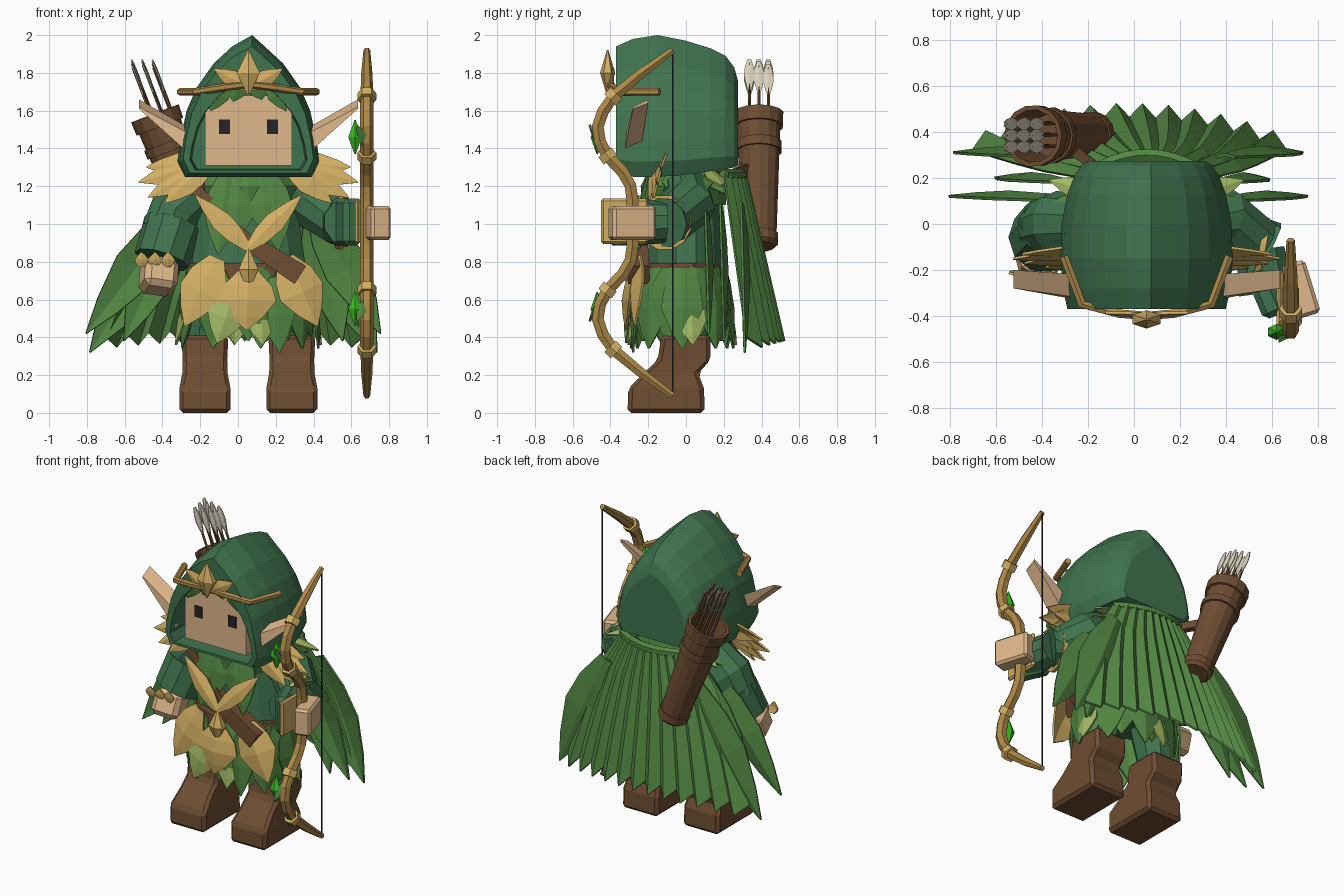
import bpy, bmesh, math
from mathutils import Vector as V

if "Cube" in bpy.data.objects:
    bpy.data.objects.remove(bpy.data.objects["Cube"])

CX = 0.055  # centre line of the body


def material(name, r, g, b):
    lin = [((c / 255 + 0.055) / 1.055) ** 2.4 for c in (r, g, b)] + [1]
    m = bpy.data.materials.new(name)
    m.use_nodes = True
    m.diffuse_color = lin
    m.node_tree.nodes["Principled BSDF"].inputs["Base Color"].default_value = lin
    return m


FOREST = material("forest green", 64, 116, 79)
LEAF = material("leaf green", 82, 134, 66)
LIME = material("pale green", 162, 184, 100)
GOLD = material("gold", 210, 174, 98)
BROWN = material("leather brown", 110, 77, 50)
SKIN = material("skin", 224, 185, 140)
WOOD = material("bow wood", 174, 137, 72)
DARK = material("charcoal", 34, 37, 42)
GEM = material("gem green", 58, 185, 34)
CREAM = material("cream", 218, 210, 190)


def mesh(name, mat, verts, faces, thick=0):
    me = bpy.data.meshes.new(name)
    me.from_pydata([tuple(v) for v in verts], [], faces)
    me.materials.append(mat)
    ob = bpy.data.objects.new(name, me)
    bpy.context.scene.collection.objects.link(ob)
    if thick:
        mod = ob.modifiers.new("thickness", 'SOLIDIFY')
        mod.thickness, mod.offset = thick, 0
    else:
        bm = bmesh.new()
        bm.from_mesh(me)
        bmesh.ops.recalc_face_normals(bm, faces=bm.faces)
        bm.to_mesh(me)
        bm.free()
    return ob


def bevel(ob, width):
    mod = ob.modifiers.new("bevel", 'BEVEL')
    mod.width, mod.segments = width, 1
    return ob


def stitch(name, mat, rings):
    n = len(rings[0])
    faces = [(r * n + i, r * n + (i + 1) % n, (r + 1) * n + (i + 1) % n, (r + 1) * n + i)
             for r in range(len(rings) - 1) for i in range(n)]
    faces += [tuple(range(n)), tuple(range((len(rings) - 1) * n, len(rings) * n))]
    return mesh(name, mat, [p for r in rings for p in r], faces)


def loft(name, mat, rings, n=12):
    """Rings are (z, x, y, half width, half depth)."""
    k = math.sqrt(2) if n == 4 else 1
    angles = [math.tau * (i + 0.5) / n for i in range(n)]
    return stitch(name, mat, [[V((x + hx * k * math.cos(a), y + hy * k * math.sin(a), z))
                               for a in angles] for z, x, y, hx, hy in rings])


def box(name, mat, c, size, turn=(0, 0, 0)):
    x, y, z = size
    ob = loft(name, mat, [(-z / 2, 0, 0, x / 2, y / 2), (z / 2, 0, 0, x / 2, y / 2)], 4)
    ob.location, ob.rotation_euler = c, turn
    return ob


def tube(name, mat, pts, radii, n=6, ref=None):
    pts = [V(p) for p in pts]
    whole = pts[-1] - pts[0]
    if ref is None:
        axis = min(range(3), key=lambda i: abs(whole[i]))
        ref = V([float(i == axis) for i in range(3)])
    rings = []
    for i, p in enumerate(pts):
        t = (pts[min(i + 1, len(pts) - 1)] - pts[max(i - 1, 0)]).normalized()
        u = t.cross(V(ref)).normalized()
        w = t.cross(u)
        rings.append([p + radii[i] * (u * math.cos(a) + w * math.sin(a))
                      for a in (math.tau * (k + 0.5) / n for k in range(n))])
    return stitch(name, mat, rings)


def leaves(name, mat, items, thick=0.012):
    """Items are (base, tip, half width, normal); each is a folded pointed leaf."""
    verts, faces = [], []
    for a, b, w, nrm in items:
        a, b, nrm, o = V(a), V(b), V(nrm).normalized(), len(verts)
        side = (b - a).cross(nrm).normalized()
        for t, f in ((0, 0.35), (0.25, 0.85), (0.5, 1), (0.78, 0.55), (1, 0.02)):
            mid = a.lerp(b, t)
            verts += [mid - side * w * f, mid + nrm * w * f * 0.25, mid + side * w * f]
        faces += [(o + r + c, o + r + c + 1, o + r + c + 4, o + r + c + 3)
                  for r in range(0, 12, 3) for c in (0, 1)]
    return mesh(name, mat, verts, faces, thick)


def diamond(name, mat, c, w, d, h):
    x, y, z = c
    loft(name, mat, [(z - h, x, y, 0.004, 0.004), (z, x, y, w, d), (z + h, x, y, 0.004, 0.004)], 6)


# Hood: pointed arch sections from the inner cavity out and over to the flat back
ARCH = [(0.9, 0), (1, 0.11), (0.96, 0.27), (0.87, 0.47), (0.73, 0.63), (0.49, 0.8), (0.23, 0.92)]


def arch(y, hw, zb, zt):
    half = [(fx * hw, zb + fz * (zt - zb)) for fx, fz in ARCH]
    pts = half + [(0.02, zt)] + [(-x, z) for x, z in reversed(half)]
    return [V((CX + x, y, z)) for x, z in pts]


stitch("hood", FOREST, [arch(*s) for s in (
    (-0.2, 0.3, 1.29, 1.77), (-0.37, 0.31, 1.285, 1.78), (-0.37, 0.345, 1.27, 1.94),
    (-0.28, 0.365, 1.25, 1.98), (-0.15, 0.375, 1.25, 2.0), (0, 0.37, 1.26, 1.97),
    (0.13, 0.345, 1.28, 1.93), (0.21, 0.315, 1.29, 1.89), (0.255, 0.285, 1.3, 1.83),
    (0.275, 0.255, 1.31, 1.76))])

# Face
box("head", SKIN, (CX, -0.19, 1.495), (0.46, 0.26, 0.37))
leaves("fringe", LEAF, [((CX + x * 0.6, -0.34, 1.77), (CX + x, -0.335, z), 0.06, (0, -1, 0))
                        for x, z in ((-0.2, 1.6), (-0.08, 1.65), (0.07, 1.66), (0.2, 1.6))])
for s in (-1, 1):
    box("eye", DARK, (CX + s * 0.127, -0.323, 1.515), (0.058, 0.008, 0.075))
    x0, x1 = CX + s * 0.3, CX + s * 0.58
    stitch("ear", SKIN, [
        [V((x0, y, z)) for y, z in ((-0.33, 1.36), (-0.32, 1.47), (-0.22, 1.5), (-0.24, 1.39))],
        [V((x1, y, z)) for y, z in ((-0.28, 1.61), (-0.28, 1.62), (-0.2, 1.66), (-0.2, 1.64))]])

# Circlet
tube("circlet", WOOD, [(CX + x, y, z) for x, y, z in (
    (-0.36, -0.14, 1.7), (-0.28, -0.35, 1.7), (-0.12, -0.39, 1.725), (0, -0.4, 1.74),
    (0.12, -0.39, 1.725), (0.28, -0.35, 1.7), (0.36, -0.14, 1.7))], [0.021] * 7, 6, (0, 0, 1))
diamond("circlet_jewel", GOLD, (CX, -0.415, 1.8), 0.07, 0.04, 0.12)
leaves("circlet_leaves", GOLD, [((CX, -0.39, 1.72), (CX + s * 0.18, -0.385, 1.82), 0.045, (0, -1, 0))
                                for s in (-1, 1)])

# Boots and legs
for s in (-1, 1):
    x = CX + s * 0.23
    bevel(loft("boot", BROWN, [(0, x, -0.105, 0.135, 0.205), (0.13, x, -0.105, 0.135, 0.2),
                               (0.21, x, -0.08, 0.12, 0.145), (0.28, x, -0.01, 0.118, 0.14),
                               (0.41, x, 0, 0.124, 0.13)], 4), 0.02)
    loft("leg", FOREST, [(0.35, x, 0, 0.1, 0.11), (0.75, x - s * 0.06, 0, 0.14, 0.16)], 8)

# Torso, belt and scarf
loft("torso", FOREST, [(0.62, CX, 0, 0.28, 0.19), (0.8, CX, 0, 0.31, 0.21),
                       (1.0, CX, 0, 0.28, 0.2), (1.2, CX, 0, 0.25, 0.18), (1.32, CX, 0, 0.17, 0.14)])
loft("belt", BROWN, [(0.71, CX, -0.02, 0.33, 0.235), (0.79, CX, -0.02, 0.325, 0.23)])
loft("scarf", LEAF, [(1.1, CX, -0.01, 0.24, 0.22), (1.2, CX, -0.01, 0.29, 0.23),
                     (1.28, CX, 0, 0.24, 0.2)], 10)
leaves("scarf_leaves", LEAF, [((CX + x * 0.7, -0.19, 1.27), (CX + x, -0.25, z), 0.1, (0, -1, 0))
                              for x, z in ((-0.16, 0.84), (0.16, 0.86), (-0.06, 0.92), (0.1, 0.94))])
leaves("chest_leaves", GOLD, [((CX, -0.3, 0.87), (CX + s * 0.28, -0.25, 1.15), 0.055, (0, -1, 0.3))
                              for s in (-1, 1)])
diamond("belt_jewel", GOLD, (CX, -0.3, 0.76), 0.06, 0.045, 0.115)
tube("chest_strap", BROWN, [(-0.22, -0.18, 1.18), (0.1, -0.25, 0.87)], [0.04, 0.04], 4)
tube("sheath", BROWN, [(0.08, -0.25, 0.89), (0.33, -0.25, 0.73)], [0.065, 0.08], 4)

# Skirt: two rings of leaves with pale tips between, then the broad front leaves
for name, mat, count, shift, start, drop, out, w in (
        ("skirt_under", LEAF, 10, 0.5, 0.77, 0.38, 0.345, 0.11),
        ("skirt_over", LEAF, 9, 0, 0.77, 0.34, 0.37, 0.11),
        ("skirt_pale", LIME, 4, 0.12, 0.62, 0.36, 0.39, 0.08)):
    ring = []
    for i in range(count):
        a = math.tau * (i + shift) / count
        c, q = math.cos(a), math.sin(a)
        ring.append(((CX + 0.32 * c, 0.22 * q - 0.02, start),
                     (CX + out * c, out * 0.74 * q - 0.02, drop), w, (c, q, 0.1)))
    leaves(name, mat, ring)
leaves("front_leaves", GOLD, [
    ((-0.11, -0.25, 0.82), (-0.28, -0.28, 0.46), 0.12, (-0.3, -1, 0)),
    ((0.25, -0.25, 0.82), (0.42, -0.27, 0.46), 0.125, (0.3, -1, 0)),
    ((CX, -0.28, 0.75), (0.045, -0.315, 0.44), 0.15, (0, -1, 0))])
leaves("front_green_leaf", LEAF, [((0.2, -0.25, 0.72), (0.22, -0.28, 0.32), 0.09, (0, -1, 0))])
leaves("front_pale_leaf", LIME, [((-0.02, -0.28, 0.64), (-0.11, -0.315, 0.37), 0.1, (0, -1, 0))])

# Shoulder leaves: gold fans facing forward, green and pale ones behind
for s in (-1, 1):
    leaves("shoulder_gold", GOLD, [
        ((CX + s * 0.2, y, 1.32), (CX + s * x, y - 0.02, z), 0.065, (s * 0.2, -1, 0.25))
        for x, y, z in ((0.58, -0.13, 1.22), (0.53, -0.15, 1.14), (0.44, -0.17, 1.11),
                        (0.54, -0.11, 1.3))])
    leaves("shoulder_green", LEAF, [
        ((CX + s * 0.19, y * 0.6, 1.28), (CX + s * x, y, 1.16), 0.08, (s * 0.4, y, 1))
        for x, y in ((0.43, 0.08), (0.33, 0.2), (0.38, -0.06))])
    leaves("shoulder_pale", LIME, [
        ((CX + s * 0.19, 0.12, 1.28), (CX + s * 0.42, 0.19, 1.2), 0.05, (s * 0.4, 0.2, 1))])

# Right arm, hanging
tube("right_arm", FOREST, [(-0.2, 0, 1.19), (-0.33, 0, 1.08), (-0.39, -0.02, 0.95)],
     [0.12, 0.145, 0.13], 10, (0, 1, 0))
tube("right_cuff", FOREST, [(-0.345, -0.01, 1.0), (-0.405, -0.07, 0.81)], [0.155, 0.148], 10)
leaves("right_cuff_leaves", GOLD, [((-0.43 + x, -0.205, 0.775), (-0.43 + x, -0.22, 0.85), 0.035, (0, -1, 0.3))
                                   for x in (-0.08, -0.01, 0.06)])
bevel(box("right_hand", SKIN, (-0.42, -0.13, 0.725), (0.18, 0.19, 0.17), (-0.35, 0.15, 0.2)), 0.03)

# Left arm, reaching forward to the bow
tube("left_arm", FOREST, [(0.29, 0, 1.19), (0.39, 0.02, 1.11), (0.53, -0.09, 1.015), (0.575, -0.115, 1.008)],
     [0.12, 0.14, 0.13, 0.135], 10, (0, 1, 0))
tube("left_cuff_band", GOLD, [(0.535, -0.11, 1.01), (0.56, -0.115, 1.008)], [0.148, 0.148], 12)
tube("left_cuff", FOREST, [(0.55, -0.11, 1.01), (0.575, -0.3, 1.01)], [0.11, 0.125], 10)
bevel(box("left_cuff_end", FOREST, (0.57, -0.3, 1.01), (0.1, 0.22, 0.25), (0, 0, 0.4)), 0.025)
bevel(box("wrist_band", GOLD, (0.635, -0.325, 1.015), (0.03, 0.25, 0.24)), 0.012)
bevel(box("left_hand", SKIN, (0.725, -0.285, 1.005), (0.11, 0.24, 0.18), (0, 0, 0.3)), 0.015)

# Bow: one limb mirrored about the grip, with joint rings and gems
LIMB = [(-0.283, 0.12), (-0.295, 0.2), (-0.335, 0.27), (-0.415, 0.355), (-0.455, 0.43), (-0.467, 0.51),
        (-0.44, 0.59), (-0.385, 0.67), (-0.24, 0.79), (-0.07, 0.915)]
BX, BZ = 0.682, 1.005
for s in (-1, 1):
    path = [V((BX, -0.285, BZ))] + [V((BX, y, BZ + s * z)) for y, z in LIMB]
    tube("bow_limb", WOOD, path, [0.036] * 8 + [0.034, 0.03, 0.018], 6, (1, 0, 0))
    for i in (4, 8):
        t = (path[i + 1] - path[i - 1]).normalized() * 0.024
        tube("bow_ring", GOLD, [path[i] - t, path[i] + t], [0.05, 0.05], 6, (1, 0, 0))
    diamond("bow_gem", GEM, (0.62, -0.47, BZ + s * 0.455), 0.042, 0.035, 0.09)
    leaves("bow_leaf", LEAF, [((BX, -0.46, BZ + s * 0.4), (0.63, -0.51, BZ + s * 0.52), 0.025, (0, -1, 0))])
tube("bow_string", DARK, [(BX, -0.07, 0.1), (BX, -0.07, 1.91)], [0.005, 0.005], 4)

# Pleated cape with a rolled collar and hanging side leaves
COLS, ROWS = 25, 5
verts = []
for r in range(ROWS):
    t = r / (ROWS - 1)
    for c in range(COLS):
        u, fold = 2 * c / (COLS - 1) - 1, c % 2
        top, hem = 0.2 + 0.1 * (1 - u * u), 0.46 - 0.14 * u * u
        verts.append((CX * (1 - t) - 0.02 * t + u * (0.28 + 0.4 * t ** 0.7),
                      top + (hem - top) * t + fold * (0.015 + 0.045 * t),
                      1.27 - t * (0.83 + 0.06 * fold + 0.04 * u * u)))
mesh("cape", LEAF, verts, [(r * COLS + c, r * COLS + c + 1, (r + 1) * COLS + c + 1, (r + 1) * COLS + c)
                           for r in range(ROWS - 1) for c in range(COLS - 1)], 0.015)
tube("cape_collar", LEAF, [V(verts[c]) - V((0, 0, 0.01)) for c in range(0, COLS, 2)],
     [0.03] * 13, 6, (0, 0, 1))
leaves("cape_side_leaves", LEAF, [
    ((CX + s * 0.34, y - 0.02, 1.1), (-0.025 + s * x, y, z), w, (0, 1, 0))
    for s in (-1, 1) for x, y, z, w in ((0.78, 0.12, 0.42, 0.12), (0.76, 0.31, 0.32, 0.14),
                                        (0.58, 0.2, 0.38, 0.12))])

# Quiver with an open mouth, and its arrows
top, bottom = V((-0.44, 0.383, 1.585)), V((-0.17, 0.39, 0.88))
quiver = loft("quiver", BROWN, [(z, 0, 0, r, r) for z, r in (
    (0, 0.08), (0.02, 0.1), (0.07, 0.1), (0.07, 0.092), (0.54, 0.112), (0.54, 0.124), (0.59, 0.124),
    (0.59, 0.114), (0.68, 0.118), (0.68, 0.132), (0.755, 0.135), (0.755, 0.115), (0.5, 0.1))], 14)
quiver.rotation_mode = 'QUATERNION'
quiver.rotation_quaternion = (top - bottom).to_track_quat('Z', 'Y')
quiver.location = bottom
tube("quiver_strap", BROWN, [(-0.28, 0.33, 1.3), (-0.15, 0.24, 1.26), (-0.2, 0.02, 1.28),
                             (-0.2, -0.17, 1.19)], [0.035] * 4, 4, (0, 0, 1))
lean = (top - bottom).normalized()
for i in (-1, 0, 1):
    for j in (-1, 0, 1):
        tip = V((-0.51 + 0.055 * i, 0.385 + 0.05 * j, 1.87 - 0.012 * abs(i + j)))
        tube("arrow_shaft", BROWN, [tip - lean * 0.55, tip - lean * 0.02], [0.008, 0.008], 5)
        leaves("arrow_feather", CREAM, [(tip, tip - lean * 0.19, 0.028, (1, 0, 0.35))], 0.006)
